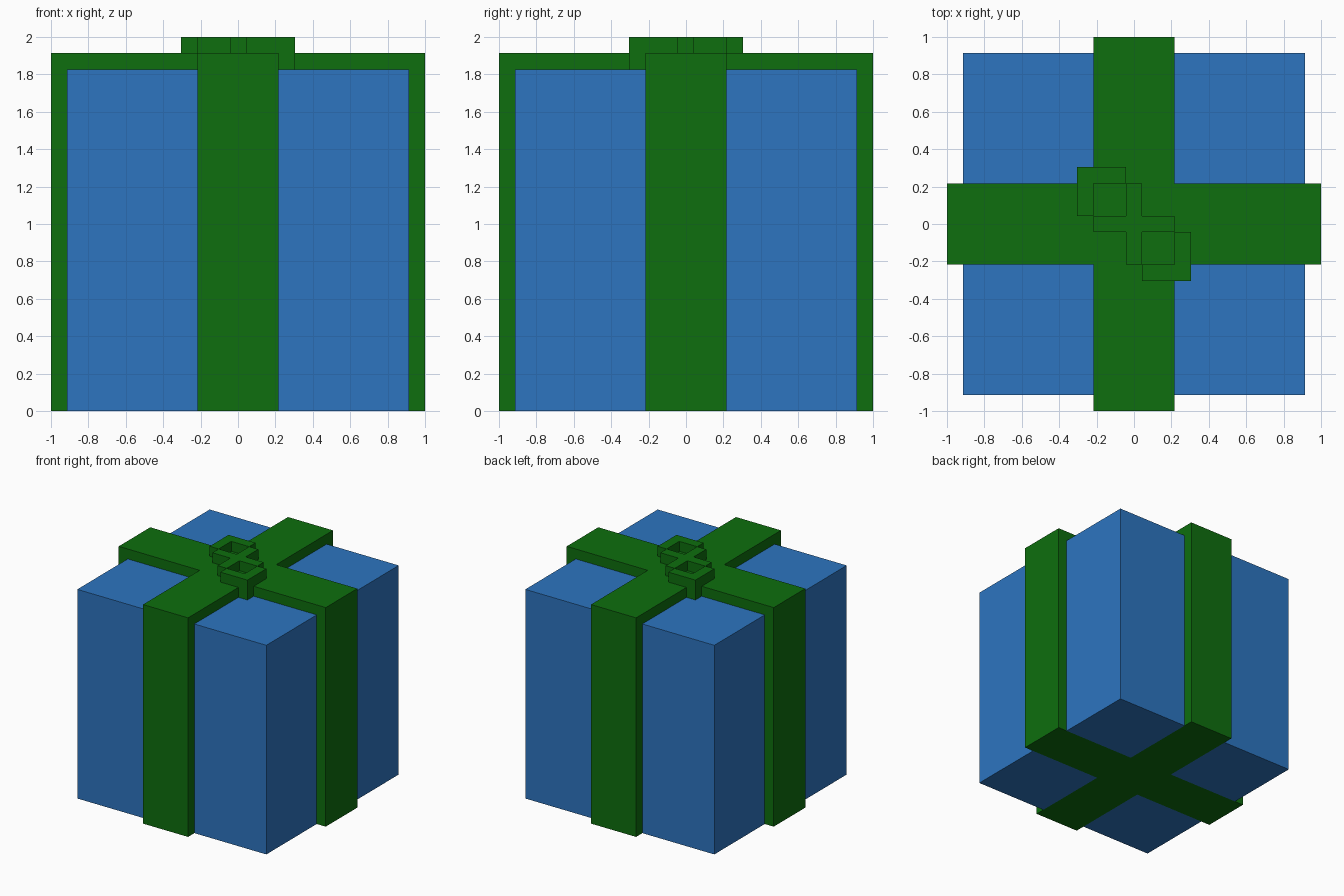
import bpy
import bmesh
from mathutils import Vector

cube = bpy.data.objects.get("Cube")
if cube:
    bpy.data.objects.remove(cube, do_unlink=True)

U = 2 / 23  # the whole design sits on a 23-unit grid


def material(name, color):
    mat = bpy.data.materials.new(name)
    mat.use_nodes = True
    mat.diffuse_color = color
    mat.node_tree.nodes["Principled BSDF"].inputs["Base Color"].default_value = color
    return mat


def finish(name, bm, mat):
    """Scale grid units to scene units and make the object."""
    bmesh.ops.scale(bm, vec=(U, U, U), verts=bm.verts)
    bmesh.ops.recalc_face_normals(bm, faces=bm.faces)
    mesh = bpy.data.meshes.new(name)
    bm.to_mesh(mesh)
    bm.free()
    mesh.materials.append(mat)
    obj = bpy.data.objects.new(name, mesh)
    bpy.context.collection.objects.link(obj)
    return obj


def add_block(bm, lo, hi):
    lo, hi = Vector(lo), Vector(hi)
    verts = bmesh.ops.create_cube(bm, size=1)["verts"]
    for v in verts:
        v.co = (lo + hi) / 2 + v.co * (hi - lo)


def add_cross(bm, reach, half, z0, z1):
    """Plus-shaped prism: one arm corner turned through four quarters."""
    corner = [(reach, -half), (reach, half), (half, half)]
    points = []
    for _ in range(4):
        points += corner
        corner = [(-y, x) for x, y in corner]
    face = bm.faces.new([bm.verts.new((x, y, z0)) for x, y in points])
    top = bmesh.ops.extrude_face_region(bm, geom=[face])["geom"]
    bmesh.ops.translate(bm, vec=(0, 0, z1 - z0),
                        verts=[g for g in top if isinstance(g, bmesh.types.BMVert)])
    if not face.is_valid or len([f for f in bm.faces if abs(f.normal.z) > 0.9]) < 2:
        bm.faces.new([v for v in bm.verts if abs(v.co.z - z0) < 1e-5])


blue = material("blue paper", (0.026, 0.178, 0.527, 1))
green = material("green ribbon", (0.0044, 0.156, 0.0044, 1))

# Gift box, its base cut open where the ribbon passes underneath
bm = bmesh.new()
add_block(bm, (-10.5, -10.5, 0), (10.5, 10.5, 21))
for axis in ((1, 0, 0), (0, 1, 0)):
    for side in (-2.5, 2.5):
        bottom = [f for f in bm.faces if f.calc_center_median().z < 0.01]
        edges = {e for f in bottom for e in f.edges}
        verts = {v for f in bottom for v in f.verts}
        bmesh.ops.bisect_plane(bm, geom=bottom + list(edges) + list(verts),
                               plane_co=Vector(axis) * side, plane_no=axis)
strip = [f for f in bm.faces if f.calc_center_median().z < 0.01
         and min(abs(f.calc_center_median().x), abs(f.calc_center_median().y)) < 2.5]
bmesh.ops.delete(bm, geom=strip, context="FACES")
finish("gift_box", bm, blue)

# Ribbon wrapped both ways around the box
bm = bmesh.new()
add_cross(bm, 11.5, 2.5, 0, 22)
finish("ribbon", bm, green)

# Bow knot: thin cross on top of the ribbon
bm = bmesh.new()
add_cross(bm, 2.5, 0.5, 22, 23)
finish("bow_knot", bm, green)

# Bow loops: an angled pair of arms whose corner drops down to the box
for name, s in (("front_left_bow_loop", 1), ("back_right_bow_loop", -1)):
    bm = bmesh.new()
    add_block(bm, (2.5, -3.5, 21), (3.5, -2.5, 23))
    add_block(bm, (0.5, -3.5, 22), (2.5, -2.5, 23))
    add_block(bm, (2.5, -2.5, 22), (3.5, -0.5, 23))
    bmesh.ops.scale(bm, vec=(s, s, 1), verts=bm.verts)
    finish(name, bm, green)
